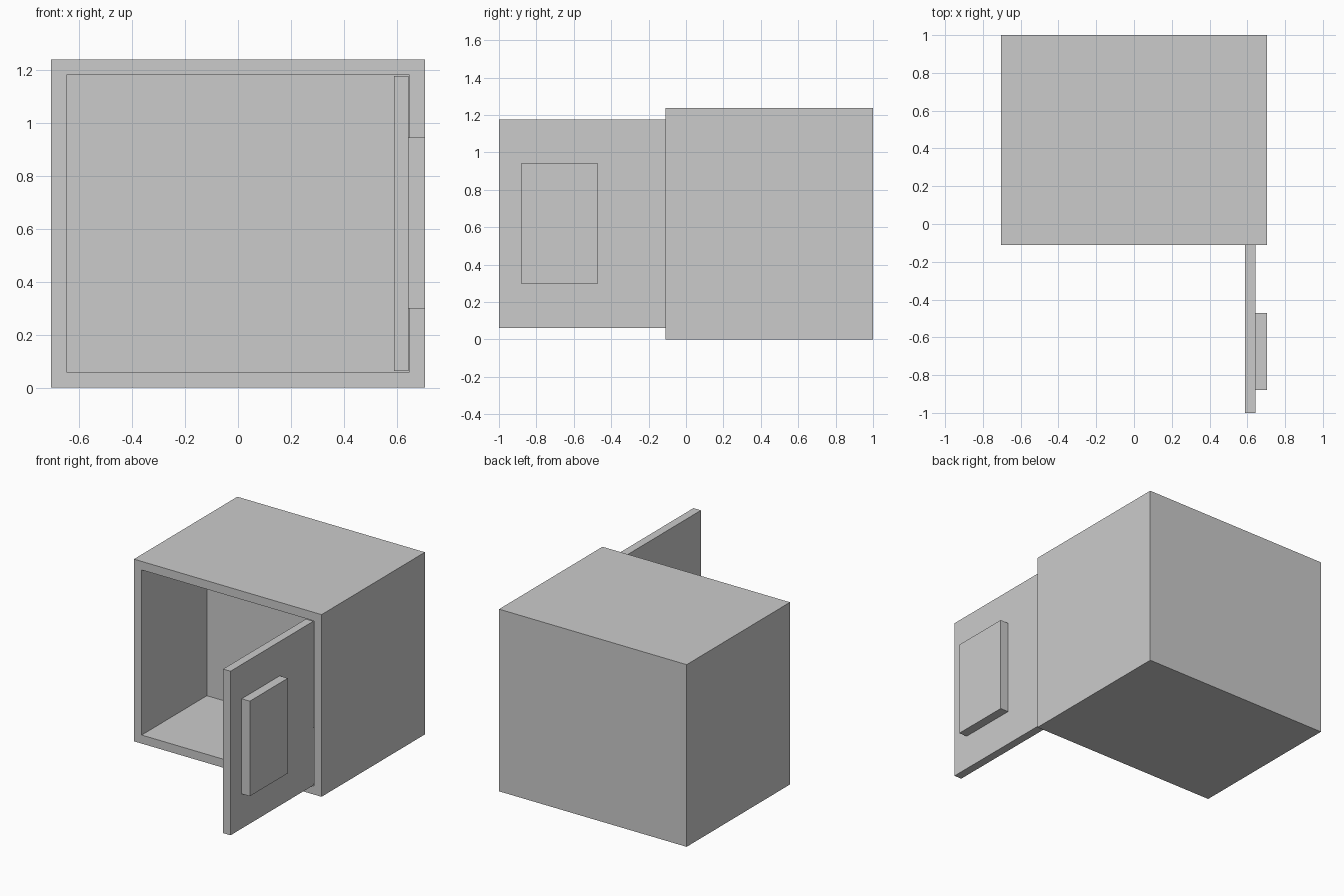
import bpy, bmesh
from mathutils import Vector

if "Cube" in bpy.data.objects:
    bpy.data.objects.remove(bpy.data.objects["Cube"])


def box(name, lo, hi, edit=None):
    """Axis-aligned box between two corners, optionally edited with bmesh."""
    lo, hi = Vector(lo), Vector(hi)
    bm = bmesh.new()
    bmesh.ops.create_cube(bm, size=1)
    bmesh.ops.scale(bm, vec=hi - lo, verts=bm.verts)
    bmesh.ops.translate(bm, vec=(lo + hi) / 2, verts=bm.verts)
    if edit:
        edit(bm)
    bmesh.ops.recalc_face_normals(bm, faces=bm.faces)
    mesh = bpy.data.meshes.new(name)
    bm.to_mesh(mesh)
    bm.free()
    obj = bpy.data.objects.new(name, mesh)
    bpy.context.collection.objects.link(obj)
    return obj


WALL, DEPTH = 0.058, 0.70
FRONT = -0.11


def hollow_front(bm):
    # Inset the front face for the rim, then push it back into a cavity
    front = min(bm.faces, key=lambda f: f.calc_center_median().y)
    bmesh.ops.inset_region(bm, faces=[front], thickness=WALL, use_even_offset=True)
    inner = bmesh.ops.extrude_face_region(bm, geom=[front])["geom"]
    bmesh.ops.delete(bm, geom=[front], context='FACES_ONLY')
    verts = [g for g in inner if isinstance(g, bmesh.types.BMVert)]
    bmesh.ops.translate(bm, vec=(0, DEPTH, 0), verts=verts)


# Open-fronted cabinet with a thick back
box("cabinet", (-0.705, FRONT, 0), (0.705, 1.0, 1.238), hollow_front)

# Door swung open at a right angle on the right side
box("door", (0.588, -1.0, 0.062), (0.644, FRONT, 1.177))

# Raised panel on the door's outer face
box("door_panel", (0.644, -0.88, 0.298), (0.705, -0.472, 0.944))
